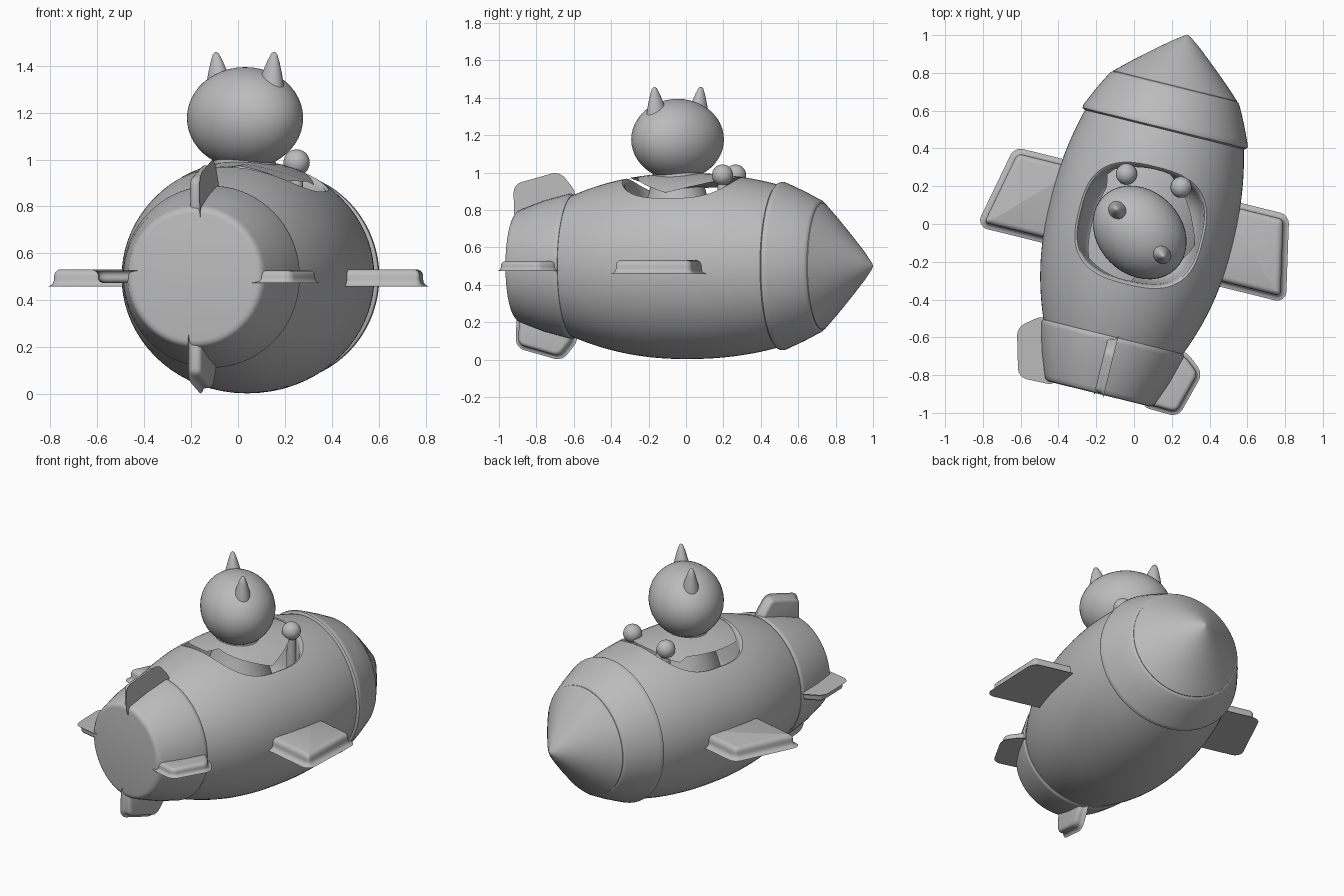
import bpy, bmesh, math
from mathutils import Matrix, Vector

if "Cube" in bpy.data.objects:
    bpy.data.objects.remove(bpy.data.objects["Cube"], do_unlink=True)

grey = bpy.data.materials.new("clay grey")
grey.use_nodes = True
grey.diffuse_color = (0.5, 0.5, 0.5, 1)
grey.node_tree.nodes["Principled BSDF"].inputs["Base Color"].default_value = (0.5, 0.5, 0.5, 1)

# Ship frame: +Y runs from the tail to the nose tip, turned in plan
SHIP = Matrix.Translation((-0.185, -0.9, 0.5)) @ Matrix.Rotation(-math.atan2(0.47, 1.9), 4, "Z")
ACROSS = Matrix.Rotation(math.pi / 2, 4, "X").inverted()   # lathe axis Z -> Y
PILOT = Matrix.Translation((0.03, -0.045, 0)) @ Matrix.Rotation(math.radians(-45), 4, "Z")


def make(name, bm, matrix, angle=35):
    bmesh.ops.transform(bm, matrix=matrix, verts=bm.verts)
    bmesh.ops.recalc_face_normals(bm, faces=bm.faces)
    mesh = bpy.data.meshes.new(name)
    bm.to_mesh(mesh)
    bm.free()
    ob = bpy.data.objects.new(name, mesh)
    bpy.context.collection.objects.link(ob)
    mesh.materials.append(grey)
    smooth(ob, angle)
    return ob


def activate(ob):
    bpy.ops.object.select_all(action="DESELECT")
    ob.select_set(True)
    bpy.context.view_layer.objects.active = ob


def smooth(ob, angle):
    activate(ob)
    bpy.ops.object.shade_smooth_by_angle(angle=math.radians(angle))


def loft(rings):
    """Closed skin through rings of equal point count, capped at both ends."""
    bm = bmesh.new()
    loops = [[bm.verts.new(p) for p in ring] for ring in rings]
    n = len(loops[0])
    for a, b in zip(loops, loops[1:]):
        for i in range(n):
            j = (i + 1) % n
            bm.faces.new((a[i], a[j], b[j], b[i]))
    bm.faces.new(loops[0])
    bm.faces.new(loops[-1])
    return bm


def lathe(name, profile, matrix, n=72, angle=35):
    rings = [[(r * math.cos(t * math.tau / n), r * math.sin(t * math.tau / n), h)
              for t in range(n)] for r, h in profile]
    return make(name, loft(rings), matrix, angle)


def plate(name, outline, thick, matrix, corner, edge):
    """Flat fin with rounded corners and rounded rims."""
    bm = loft([[(x, y, z) for x, y in outline] for z in (-thick / 2, thick / 2)])
    upright = [e for e in bm.edges if abs(e.verts[0].co.z - e.verts[1].co.z) > thick / 2]
    bmesh.ops.bevel(bm, geom=upright, offset=corner, segments=4, profile=0.5, affect="EDGES")
    rims = [e for e in bm.edges if abs(e.verts[0].co.z - e.verts[1].co.z) < 1e-5]
    bmesh.ops.bevel(bm, geom=rims, offset=edge, segments=4, profile=0.5, affect="EDGES")
    return make(name, bm, matrix, 50)


def ball(name, matrix):
    bm = bmesh.new()
    bmesh.ops.create_uvsphere(bm, u_segments=40, v_segments=24, radius=1)
    return make(name, bm, matrix, 60)


# Hull: swelling barrel
def hull_radius(u):
    return 0.497 - (0.337 if u < 0.93 else 0.28) * abs(u - 0.93) ** 2.2


steps = 48
hull_profile = [(hull_radius(u), u) for u in (0.26 + 1.24 * i / steps for i in range(steps + 1))]
hull = lathe("hull", hull_profile, SHIP @ ACROSS)

# Cockpit: rounded-square bowl whose lip follows the hull surface
def cockpit_ring(scale, depth=None, floor=None):
    ring = []
    for i in range(80):
        t = i * math.tau / 80
        c, s = math.cos(t), math.sin(t)
        x = 0.34 * scale * math.copysign(abs(c) ** 0.72, c)
        y = 0.92 + 0.322 * scale * math.copysign(abs(s) ** 0.72, s)
        z = floor
        if z is None:
            z = math.sqrt(hull_radius(y) ** 2 - x * x) - depth
        ring.append((x, y, z))
    return ring


lip = [(1.04, -0.04), (1.01, -0.006), (0.985, 0.004), (0.96, 0.015), (0.94, 0.035), (0.925, 0.07)]
bowl = [(0.89, 0.23), (0.83, 0.17), (0.74, 0.13), (0.6, 0.11)]
cutter = make("cockpit_cutter", loft([cockpit_ring(s, depth=d) for s, d in lip]
                                     + [cockpit_ring(s, floor=z) for s, z in bowl]), SHIP)
cutter.hide_render = True
cut = hull.modifiers.new("cockpit", "BOOLEAN")
cut.operation = "DIFFERENCE"
cut.solver = "EXACT"
cut.object = cutter
activate(hull)
bpy.ops.object.modifier_apply(modifier=cut.name)
bpy.data.objects.remove(cutter, do_unlink=True)
smooth(hull, 40)

# Tail collar, nose ring and nose cone
lathe("tail_collar", [(0.27, 0), (0.285, 0.003), (0.297, 0.012), (0.305, 0.03), (0.35, 0.15),
                      (0.386, 0.285), (0.388, 0.3), (0.383, 0.312), (0.36, 0.316)], SHIP @ ACROSS)
lathe("nose_ring", [(0.4, 1.44), (0.437, 1.442), (0.448, 1.45), (0.45, 1.462), (0.443, 1.48),
                    (0.4, 1.575), (0.355, 1.662), (0.345, 1.674), (0.33, 1.68)], SHIP @ ACROSS)
lathe("nose_cone", [(0.34, 1.66), (0.338, 1.68), (0.26, 1.752), (0.17, 1.83), (0.08, 1.905),
                    (0.018, 1.95), (0.002, 1.957)], SHIP @ ACROSS)

# Swept wings, one each side
for side, label in ((1, "left"), (-1, "right")):
    outline = [(side * x, y) for x, y in ((0.4, 0.735), (0.808, 0.735), (0.725, 1.132), (0.4, 1.132))]
    plate(label + "_wing", outline, 0.074, SHIP @ Matrix.Translation((0, 0, -0.005)), 0.025, 0.03)

# Four tail fins around the collar
fin = [(0.25, 0.01), (0.42, 0.005), (0.482, 0.23), (0.39, 0.305), (0.25, 0.305)]
for k, label in enumerate(("left", "top", "right", "bottom")):
    plate(label + "_tail_fin", fin, 0.052, SHIP @ Matrix.Rotation(-k * math.pi / 2, 4, "Y"), 0.03, 0.022)

# Pilot: flared torso, wide head, pointed ears
lathe("pilot_torso", [(0.24, 0.6), (0.215, 0.7), (0.185, 0.8), (0.157, 0.88), (0.138, 0.95),
                      (0.125, 1.02)], PILOT, 48)
ball("pilot_head", PILOT @ Matrix.Translation((0, 0, 1.177)) @ Matrix.Diagonal((0.272, 0.222, 0.217, 1)))
ear = [(0.075, 0), (0.062, 0.08), (0.045, 0.14), (0.028, 0.19), (0.014, 0.222), (0.004, 0.23)]
for side, label in ((1, "left"), (-1, "right")):
    tilt = Matrix.Translation((side * 0.145, 0, 1.23)) @ Matrix.Rotation(side * 0.14, 4, "Y")
    lathe(label + "_ear", ear, PILOT @ tilt @ Matrix.Diagonal((1, 0.85, 1, 1)), 32, 60)

# Control levers at the front of the cockpit
for x, y, label in ((-0.04, 0.265, "right"), (0.25, 0.195, "left")):
    spot = Matrix.Translation((x, y, 0))
    lathe(label + "_lever", [(0.03, 0.7), (0.028, 0.85), (0.025, 0.97)], spot, 24)
    ball(label + "_lever_knob", spot @ Matrix.Translation((0, 0, 0.987)) @ Matrix.Diagonal((0.056, 0.056, 0.056, 1)))
